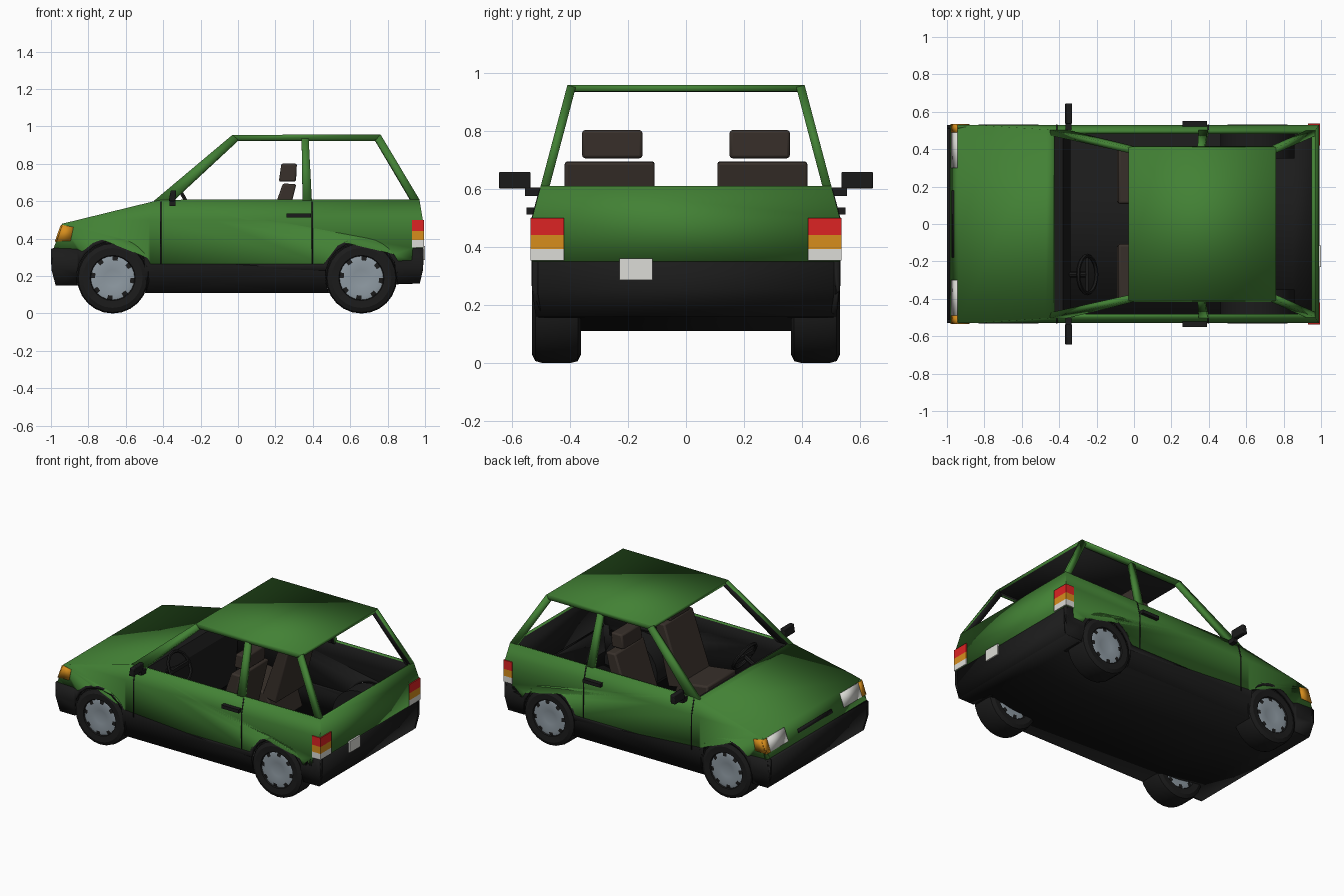
import bpy, bmesh, math
from mathutils import Vector, Matrix

if "Cube" in bpy.data.objects:
    bpy.data.objects.remove(bpy.data.objects["Cube"])


def material(name, r, g, b):
    m = bpy.data.materials.new(name)
    m.diffuse_color = (r, g, b, 1)
    m.use_nodes = True
    m.node_tree.nodes["Principled BSDF"].inputs["Base Color"].default_value = m.diffuse_color
    return m


GREEN = material("green paint", 0.055, 0.22, 0.035)
BLACK = material("black trim", 0.011, 0.011, 0.011)
BROWN = material("brown fabric", 0.04, 0.03, 0.024)
GREY = material("grey wheel metal", 0.27, 0.32, 0.36)
RED = material("red lens", 0.72, 0.017, 0.017)
ORANGE = material("orange lens", 0.68, 0.27, 0.012)
WHITE = material("white lens", 0.72, 0.72, 0.68)
WHEEL_X, WHEEL_Z = (-0.67, 0.66), 0.19


def add(name, bm, *mats):
    me = bpy.data.meshes.new(name)
    bm.to_mesh(me)
    bm.free()
    for m in mats:
        me.materials.append(m)
    ob = bpy.data.objects.new(name, me)
    bpy.context.collection.objects.link(ob)
    return ob


def half_width(z):
    """Half width of the body at a given height."""
    pts = [(0.1, 0.51), (0.25, 0.53), (0.5, 0.53), (0.605, 0.502), (0.96, 0.408)]
    for (a, wa), (b, wb) in zip(pts, pts[1:]):
        if z <= b:
            return wa + (wb - wa) * (z - a) / (b - a)
    return pts[-1][1]


def finish_shell(name, bm, mat, thick, lining):
    """Face outwards, thicken inwards, line the inside with another colour."""
    bm.normal_update()
    for f in bm.faces:
        if f.normal.dot(f.calc_center_median() - Vector((0, 0, 0.4))) < 0:
            f.normal_flip()
    ob = add(name, bm, mat, lining)
    mod = ob.modifiers.new("thickness", 'SOLIDIFY')
    mod.thickness, mod.offset, mod.material_offset = thick, -1, 1
    return ob


def side(name, pts, mat, thick=0.02, out=0.0, lining=BLACK):
    """Side-view outline (x, z) laid on both flanks of the body."""
    for s, label in ((-1, "left"), (1, "right")):
        bm = bmesh.new()
        bm.faces.new([bm.verts.new((x, 0, z)) for x, z in pts])
        bmesh.ops.triangulate(bm, faces=bm.faces[:])
        for h in (0.25, 0.5):
            bmesh.ops.bisect_plane(bm, geom=bm.verts[:] + bm.edges[:] + bm.faces[:],
                                   plane_co=(0, 0, h), plane_no=(0, 0, 1))
        for v in bm.verts:
            v.co.y = s * (half_width(v.co.z) + out)
        finish_shell(f"{label}_{name}", bm, mat, thick, lining)


def across(name, pts, mat, thick=0.02, span=None, lining=BLACK):
    """Profile (x, z) swept across the car, full width or over a y span."""
    bm = bmesh.new()
    rows = []
    for x, z in pts:
        a, b = span or (-half_width(z), half_width(z))
        rows.append((bm.verts.new((x, a, z)), bm.verts.new((x, b, z))))
    for (a, b), (c, d) in zip(rows, rows[1:]):
        bm.faces.new((a, b, d, c))
    return finish_shell(name, bm, mat, thick, lining)


def prism(name, pts, y0, y1, mat, bevel=0.0):
    """Side-view outline extruded between two y values."""
    bm = bmesh.new()
    f = bm.faces.new([bm.verts.new((x, y0, z)) for x, z in pts])
    r = bmesh.ops.extrude_face_region(bm, geom=[f])
    for v in r["geom"]:
        if isinstance(v, bmesh.types.BMVert):
            v.co.y = y1
    bmesh.ops.recalc_face_normals(bm, faces=bm.faces[:])
    ob = add(name, bm, mat)
    if bevel:
        mod = ob.modifiers.new("bevel", 'BEVEL')
        mod.width, mod.segments = bevel, 2
    return ob


def box(name, x, y, z, mat, bevel=0.0):
    return prism(name, [(x[0], z[0]), (x[1], z[0]), (x[1], z[1]), (x[0], z[1])],
                 y[0], y[1], mat, bevel)


def arch(i, r, a0, a1, n=12):
    angs = [math.radians(a0 + (a1 - a0) * k / n) for k in range(n + 1)]
    return [(WHEEL_X[i] + r * math.cos(a), WHEEL_Z + r * math.sin(a)) for a in angs]


# Flanks: green panels above, black cladding with wheel arches below
seam = ([(-0.985, 0.35), (-0.86, 0.345)] + arch(0, 0.215, 139, 20) + arch(1, 0.215, 160, 25)
        + [(0.93, 0.285), (0.935, 0.35), (0.988, 0.35)])
side("flank", seam + [(0.988, 0.5), (0.97, 0.61), (-0.41, 0.608), (-0.47, 0.595), (-0.94, 0.48)], GREEN)
side("cladding", [(-1.0, 0.345)] + seam + [(0.992, 0.345), (0.99, 0.25), (0.972, 0.16)]
     + arch(1, 0.195, -9, 204) + arch(0, 0.195, -24, 192)
     + [(-0.975, 0.15), (-0.998, 0.25)], BLACK)

# Window frame: pillars and roof rails
side("front_pillar", [(-0.45, 0.602), (-0.35, 0.605), (0.0, 0.93), (-0.03, 0.955)], GREEN, 0.03)
side("roof_rail", [(-0.03, 0.955), (0.0, 0.93), (0.74, 0.93), (0.76, 0.957)], GREEN, 0.03)
side("middle_pillar", [(0.345, 0.6), (0.395, 0.6), (0.378, 0.935), (0.34, 0.935)], GREEN, 0.03)
side("rear_pillar", [(0.925, 0.605), (0.97, 0.61), (0.762, 0.957), (0.73, 0.935)], GREEN, 0.03)

# Panels across the car
across("bonnet", [(-0.985, 0.35), (-0.94, 0.48), (-0.47, 0.595), (-0.43, 0.603)], GREEN)
across("roof", [(-0.03, 0.955), (0.76, 0.957)], GREEN, 0.022)
across("tailgate", [(0.97, 0.61), (0.988, 0.5), (0.988, 0.35)], GREEN)
across("front_bumper", [(-0.975, 0.15), (-0.998, 0.25), (-1.0, 0.345), (-0.985, 0.35)], BLACK)
across("rear_bumper", [(0.972, 0.16), (0.99, 0.25), (0.992, 0.345), (0.986, 0.35)], BLACK)
across("floor", [(-0.975, 0.15), (-0.86, 0.15), (-0.49, 0.11), (0.49, 0.11), (0.85, 0.157), (0.972, 0.16)],
       BLACK, 0.015, (-0.508, 0.508))

# Dashboard
prism("dashboard", [(-0.45, 0.14), (-0.36, 0.14), (-0.34, 0.5), (-0.38, 0.57), (-0.45, 0.58)],
      -0.49, 0.49, BLACK)

# Door seams and handles
side("door_front_seam", [(-0.417, 0.265), (-0.41, 0.265), (-0.41, 0.6), (-0.417, 0.6)], BLACK, 0.004, 0.002)
side("door_rear_seam", [(0.394, 0.265), (0.401, 0.265), (0.401, 0.6), (0.394, 0.6)], BLACK, 0.004, 0.002)
for s, label in ((-1, "left"), (1, "right")):
    box(f"{label}_door_handle", (0.26, 0.39), (s * 0.515, s * 0.55), (0.512, 0.535), BLACK)
    # Mirrors
    box(f"{label}_mirror_arm", (-0.365, -0.335), (s * 0.49, s * 0.555), (0.575, 0.605), BLACK)
    mirror = prism(f"{label}_mirror", [(-0.37, 0.6), (-0.335, 0.6), (-0.33, 0.658), (-0.36, 0.658)],
                   s * 0.535, s * 0.645, BLACK, 0.006)

    # Tail lights wrapping round the rear corners
    for part, z0, z1, mat in (("brake", 0.44, 0.5, RED), ("signal", 0.393, 0.44, ORANGE),
                              ("reverse", 0.353, 0.393, WHITE)):
        box(f"{label}_{part}_light", (0.986, 0.995), (s * 0.42, s * 0.536), (z0, z1), mat)
        box(f"{label}_{part}_light_side", (0.93, 0.99), (s * 0.527, s * 0.536), (z0, z1), mat)

    # Headlights and corner signals
    lamp = [(-0.979, 0.385), (-0.949, 0.472)]
    across(f"{label}_headlight", lamp, WHITE, 0.009, (s * 0.3, s * 0.49), WHITE)
    across(f"{label}_front_signal", lamp, ORANGE, 0.009, (s * 0.49, s * 0.535), ORANGE)

    # Front seats
    y = (s * 0.108, s * 0.418)
    prism(f"{label}_seat_cushion", [(-0.09, 0.14), (-0.085, 0.36), (0.14, 0.33), (0.2, 0.14)], *y, BROWN, 0.012)
    prism(f"{label}_seat_back", [(0.1, 0.3), (0.21, 0.28), (0.312, 0.692), (0.24, 0.695)], *y, BROWN, 0.01)
    prism(f"{label}_headrest", [(0.218, 0.705), (0.31, 0.705), (0.315, 0.802), (0.232, 0.802)],
          s * 0.15, s * 0.358, BROWN, 0.01)
    for i, end in enumerate(("front", "rear")):
        # Wheel housings
        prism(f"{label}_{end}_wheel_housing", arch(i, 0.2, -10, 190), s * 0.35, s * 0.49, BLACK)

side("front_signal_wrap", [(-0.98, 0.385), (-0.895, 0.388), (-0.88, 0.462), (-0.945, 0.475)],
     ORANGE, 0.008, 0.005, ORANGE)

# Grille slot and number plate
across("grille_slot", [(-0.975, 0.395), (-0.967, 0.418)], BLACK, 0.008, (-0.18, 0.18))
box("number_plate", (0.985, 1.0), (-0.23, -0.115), (0.285, 0.36), WHITE)

# Steering wheel: ring, spoke bar and column
hub, axis = Vector((-0.25, -0.27, 0.55)), Vector((0.87, 0, 0.49))
bpy.ops.mesh.primitive_torus_add(major_radius=0.1, minor_radius=0.011, major_segments=20, minor_segments=6,
                                 location=hub, rotation=(0, math.radians(61), 0))
ring = bpy.context.object
ring.name = "steering_wheel"
ring.data.materials.append(BLACK)
bpy.ops.mesh.primitive_cylinder_add(vertices=8, radius=0.015, depth=0.18, location=hub - axis * 0.09,
                                    rotation=(0, math.radians(61), 0))
column = bpy.context.object
column.name = "steering_column"
column.data.materials.append(BLACK)
box("steering_spoke", (-0.258, -0.242), (-0.365, -0.175), (0.535, 0.56), BLACK)


def wheel(name, x, y):
    """Turned tyre with a grey disc on both faces and dark notches at its edge."""
    half = [(0, 0.068), (0.045, 0.07), (0.095, 0.079), (0.117, 0.074), (0.121, 0.082),
            (0.16, 0.085), (0.184, 0.073), (0.19, 0.05)]
    prof = half + [(r, -h) for r, h in reversed(half)]
    n, bm = 24, bmesh.new()
    rings = [[bm.verts.new((r * math.cos(2 * math.pi * k / n), h, r * math.sin(2 * math.pi * k / n)))
              for k in range(n)] for r, h in prof]
    for j, (p, q) in enumerate(zip(rings, rings[1:])):
        for k in range(n):
            f = bm.faces.new((p[k], p[k - 1], q[k - 1], q[k]))
            disc = max(prof[j][0], prof[j + 1][0]) < 0.118
            notch = max(prof[j][0], prof[j + 1][0]) > 0.1 and k % 3 == 0
            f.material_index = 1 if disc and not notch else 0
    bmesh.ops.remove_doubles(bm, verts=bm.verts[:], dist=1e-5)
    bmesh.ops.recalc_face_normals(bm, faces=bm.faces[:])
    add(name, bm, BLACK, GREY).location = (x, y, WHEEL_Z)


for end, x in zip(("front", "rear"), WHEEL_X):
    wheel(f"left_{end}_wheel", x, -0.446)
    wheel(f"right_{end}_wheel", x, 0.446)

# Smooth shading with sharp edges kept
for ob in bpy.context.scene.objects:
    ob.select_set(True)
bpy.context.view_layer.objects.active = ring
bpy.ops.object.shade_smooth_by_angle(angle=math.radians(30))
